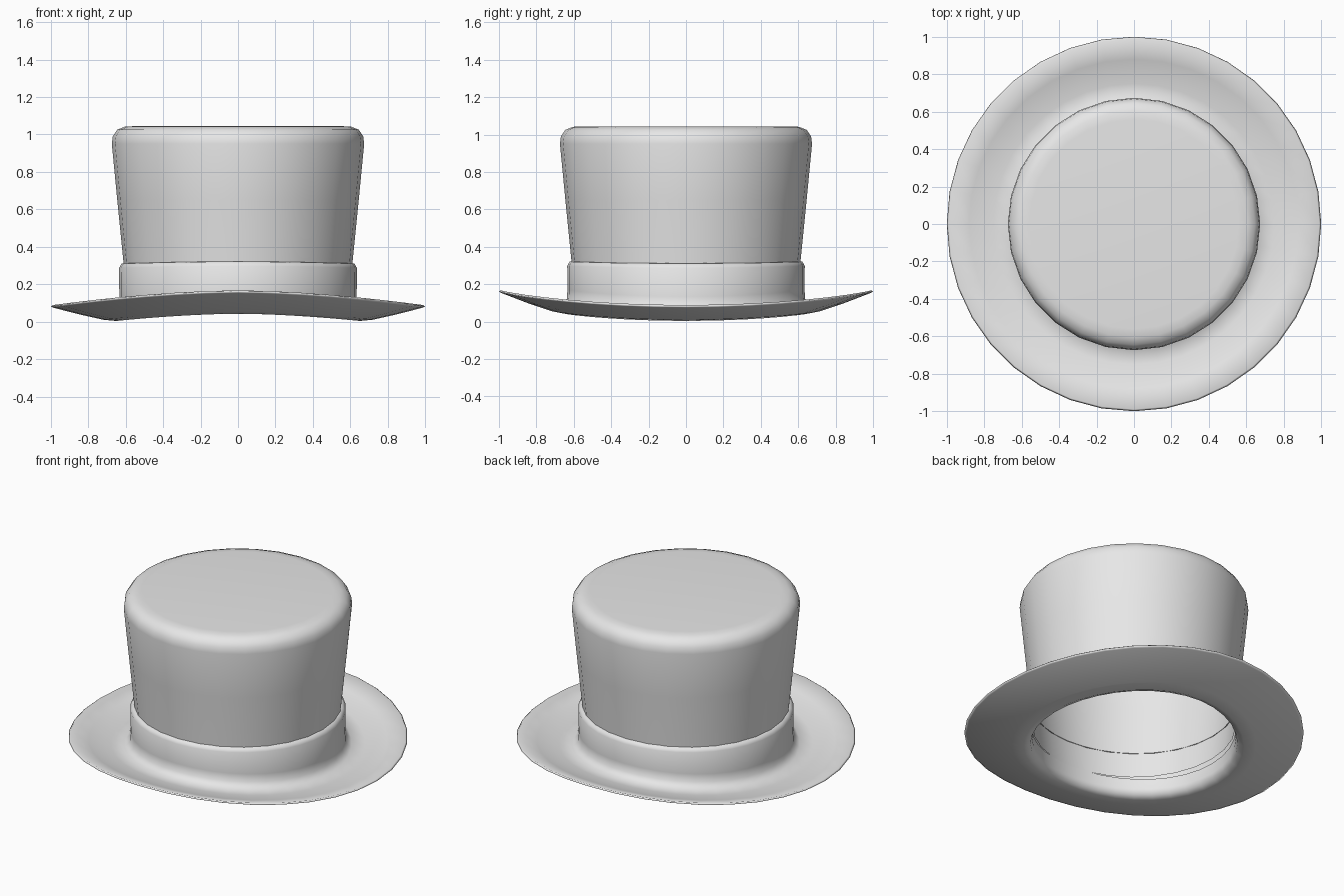
import bpy
import bmesh
from math import sin, cos, tau

cube = bpy.data.objects.get("Cube")
if cube:
    bpy.data.objects.remove(cube, do_unlink=True)

# Single felt colour
felt = bpy.data.materials.new("grey_felt")
felt.use_nodes = True
felt.diffuse_color = (0.8, 0.8, 0.8, 1)
felt.node_tree.nodes["Principled BSDF"].inputs["Base Color"].default_value = (0.8, 0.8, 0.8, 1)


def lathe(name, profile, sides, cap_end=False, bend=None):
    """Revolve (radius, height) points about z; bend offsets each vertex height."""
    bm = bmesh.new()
    rings = []
    for r, z in profile:
        ring = []
        for i in range(sides):
            a = tau * i / sides
            x, y = r * cos(a), r * sin(a)
            ring.append(bm.verts.new((x, y, z - (bend(x, z) if bend else 0))))
        rings.append(ring)
    for low, high in zip(rings, rings[1:]):
        for i in range(sides):
            j = (i + 1) % sides
            bm.faces.new((low[i], low[j], high[j], high[i]))
    if cap_end:
        bm.faces.new(rings[-1])
    mesh = bpy.data.meshes.new(name)
    bm.to_mesh(mesh)
    bm.free()
    mesh.materials.append(felt)
    obj = bpy.data.objects.new(name, mesh)
    bpy.context.collection.objects.link(obj)
    for face in mesh.polygons:
        face.use_smooth = True
    return obj


def droop(x, z):
    """The brim dips toward both sides; the band follows only slightly."""
    weight = 1.0 if z < 0.18 else 0.3
    return 0.08 * weight * abs(x) ** 1.7


# Crown: flared open tube with a rounded shoulder and flat top
lathe("crown", [(0.598, 0.15), (0.611, 0.31), (0.645, 0.65), (0.674, 0.95),
                (0.669, 0.99), (0.645, 1.025), (0.605, 1.041), (0.56, 1.044)],
      28, cap_end=True)

# Curled brim: inner wall, underside, lip and upper side, rising into the hat band
lathe("brim_and_band", [(0.6, 0.155), (0.6, 0.09), (0.61, 0.056), (0.65, 0.042),
                        (0.72, 0.056), (0.85, 0.1), (0.985, 0.152), (1.0, 0.16),
                        (0.99, 0.167), (0.88, 0.127), (0.75, 0.092), (0.67, 0.088),
                        (0.637, 0.12), (0.634, 0.17), (0.635, 0.298),
                        (0.622, 0.32), (0.607, 0.322)],
      36, bend=droop)
